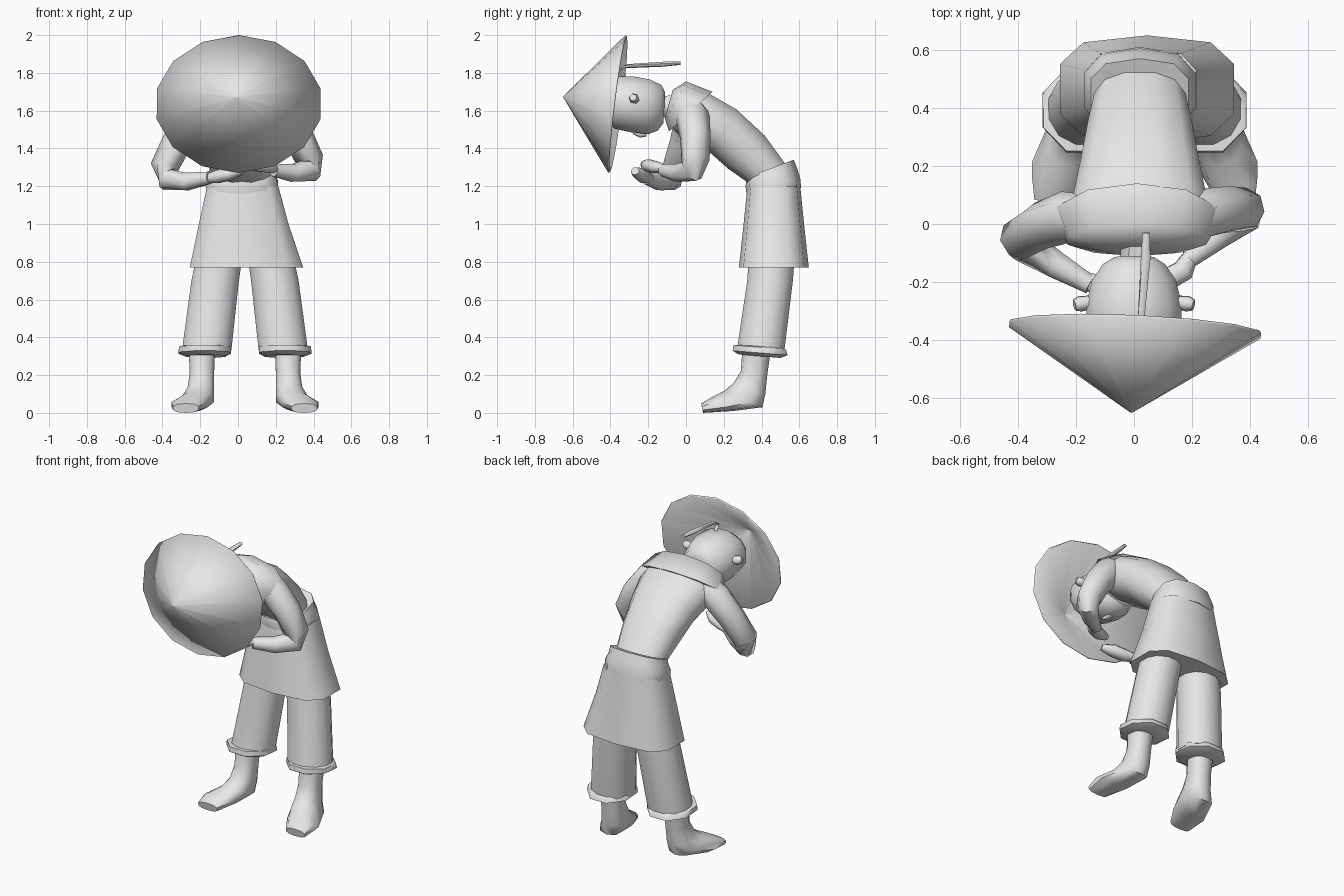
import bpy
import bmesh
import math
from mathutils import Vector

cube = bpy.data.objects.get("Cube")
if cube:
    bpy.data.objects.remove(cube, do_unlink=True)

grey = bpy.data.materials.new("plain_grey")
grey.use_nodes = True
colour = (0.8, 0.8, 0.8, 1)
grey.diffuse_color = colour
grey.node_tree.nodes["Principled BSDF"].inputs["Base Color"].default_value = colour


def skin(name, loops, start_cap=True, angle=45):
    """Bridge a list of point loops into one smooth-shaded object."""
    bm = bmesh.new()
    rings = [[bm.verts.new(p) for p in loop] for loop in loops]
    count = len(rings[0])
    for low, high in zip(rings, rings[1:]):
        for i in range(count):
            j = (i + 1) % count
            bm.faces.new((low[i], low[j], high[j], high[i]))
    if start_cap:
        bm.faces.new(rings[0])
    bm.faces.new(rings[-1])
    bmesh.ops.recalc_face_normals(bm, faces=bm.faces)
    mesh = bpy.data.meshes.new(name)
    bm.to_mesh(mesh)
    bm.free()
    mesh.materials.append(grey)
    obj = bpy.data.objects.new(name, mesh)
    bpy.context.collection.objects.link(obj)
    bpy.ops.object.select_all(action="DESELECT")
    obj.select_set(True)
    bpy.context.view_layer.objects.active = obj
    bpy.ops.object.shade_smooth_by_angle(angle=math.radians(angle))
    return obj


def loft(name, sections, sides=12, square=1.0, mirror=None, **options):
    """Sections: front y, front z, back y, back z, centre x, half width."""
    def power(v):
        return math.copysign(abs(v) ** square, v)

    loops = []
    for fy, fz, by, bz, cx, half in sections:
        if mirror is not None:
            cx = 2 * mirror - cx
        loop = []
        for i in range(sides):
            a = math.tau * (i + 0.5) / sides
            t = (1 + power(math.sin(a))) / 2
            loop.append((cx + half * power(math.cos(a)),
                         fy + (by - fy) * t, fz + (bz - fz) * t))
        loops.append(loop)
    return skin(name, loops, **options)


def limb(name, path, sides=8, flat=1.0):
    """Tube through path points x, y, z, radius; flat squashes it in height."""
    points = [Vector(p[:3]) for p in path]
    loops = []
    for i, p in enumerate(points):
        along = (points[min(i + 1, len(points) - 1)] - points[max(i - 1, 0)]).normalized()
        u = along.cross(Vector((0, 1, 0.3))).normalized()
        v = along.cross(u)
        loop = []
        for k in range(sides):
            a = math.tau * k / sides
            offset = (u * math.cos(a) + v * math.sin(a)) * path[i][3]
            offset.z *= flat
            loop.append(p + offset)
        loops.append(loop)
    return skin(name, loops, angle=60)


# Cone hat, tipped forward and slightly turned, open underneath
hat = loft("hat", [(-.41, 1.27, -.32, 2, .02, .445), (-.65, 1.67, -.65, 1.675, .02, .003)],
           sides=14, start_cap=False, angle=80)
hat.rotation_euler.z = -.045
shell = hat.modifiers.new("thickness", "SOLIDIFY")
shell.thickness = 0.01

# Head, facing down
loft("head", [(-.12, 1.53, -.11, 1.7, 0, .07), (-.15, 1.49, -.13, 1.74, 0, .11),
              (-.2, 1.47, -.19, 1.77, 0, .15), (-.29, 1.48, -.27, 1.785, 0, .17),
              (-.38, 1.5, -.37, 1.785, 0, .17), (-.42, 1.54, -.42, 1.75, 0, .14)], angle=60)
loft("neck", [(.03, 1.56, .05, 1.7, .01, .07), (-.06, 1.56, -.04, 1.69, .01, .055),
              (-.15, 1.56, -.13, 1.68, 0, .055)], sides=8)
limb("nose", [(0, -.28, 1.485, .012), (0, -.24, 1.475, .022), (0, -.21, 1.475, .015)], flat=.8)
for side, word in ((-1, "right"), (1, "left")):
    limb(word + "_ear", [(side * .15, -.27, 1.66, .024), (side * .185, -.275, 1.665, .028),
                         (side * .205, -.28, 1.67, .02)], sides=6)

# Hair braid
limb("braid", [(.02, -.33, 1.78, .012), (.02, -.35, 1.815, .012), (.025, -.32, 1.835, .013),
               (.04, -.12, 1.846, .017), (.042, -.03, 1.852, .013)], sides=6, flat=.8)

# Bent torso with shoulder collar
loft("torso", [(.35, 1.2, .55, 1.29, .02, .155), (.22, 1.29, .42, 1.47, .02, .185),
               (.13, 1.37, .27, 1.61, .02, .21), (.06, 1.41, .13, 1.69, .02, .235),
               (-.04, 1.47, 0, 1.72, .01, .25), (-.1, 1.53, -.06, 1.69, 0, .18)],
     square=.85, angle=60)
loft("collar", [(-.09, 1.49, .14, 1.7, .01, .29), (-.11, 1.55, 0, 1.755, .01, .25),
                (-.11, 1.57, -.07, 1.71, .01, .1)], sides=10, angle=60)

# Belt and skirt
loft("belt", [(.32, 1.16, .61, 1.19, .02, .195), (.315, 1.2, .605, 1.24, .02, .2),
              (.32, 1.23, .59, 1.29, .02, .18), (.33, 1.25, .57, 1.34, .02, .175)],
     square=.75, sides=10, angle=60)
loft("skirt", [(.28, .77, .65, .77, .045, .31), (.305, 1, .625, 1, .03, .245),
               (.325, 1.2, .605, 1.2, .025, .195)], square=.65, sides=10, angle=65)

# Arms folded in to the hands
limb("left_sleeve", [(.13, .01, 1.62, .08), (.23, .035, 1.57, .09), (.32, .05, 1.46, .082),
                     (.38, .05, 1.34, .075), (.385, .035, 1.285, .065),
                     (.29, -.04, 1.27, .05), (.19, -.12, 1.285, .035)])
limb("right_sleeve", [(-.13, .02, 1.62, .08), (-.23, .025, 1.56, .09), (-.32, -.005, 1.44, .082),
                      (-.39, -.05, 1.3, .075), (-.375, -.075, 1.235, .06),
                      (-.27, -.14, 1.225, .05), (-.15, -.21, 1.245, .035)])
limb("left_hand", [(.2, -.1, 1.29, .025), (.17, -.16, 1.3, .04), (.1, -.2, 1.31, .042),
                   (.03, -.22, 1.32, .022)], flat=.8)
limb("right_hand", [(-.17, -.19, 1.24, .028), (-.11, -.22, 1.25, .045),
                    (-.04, -.24, 1.265, .045), (.02, -.27, 1.28, .025)], flat=.8)

# Trousers, cuffs and boots, mirrored about the body's middle
for word, middle in (("left", None), ("right", .037)):
    loft(word + "_trouser", [(.33, .84, .58, .84, .17, .125), (.32, .7, .57, .7, .195, .13),
                             (.265, .33, .525, .33, .24, .135)], square=.95, mirror=middle)
    loft(word + "_cuff", [(.27, .31, .51, .29, .245, .11), (.235, .33, .55, .305, .25, .15),
                          (.24, .36, .54, .335, .25, .148), (.28, .36, .51, .35, .24, .12)],
         sides=8, mirror=middle, angle=60)
    loft(word + "_boot", [(.3, .35, .45, .34, .265, .073), (.29, .22, .43, .2, .265, .067),
                          (.25, .155, .42, .1, .27, .073), (.2, .115, .405, .03, .285, .088),
                          (.13, .08, .25, .01, .33, .1), (.08, .05, .09, 0, .35, .07)],
         square=.8, mirror=middle, sides=10, angle=55)
